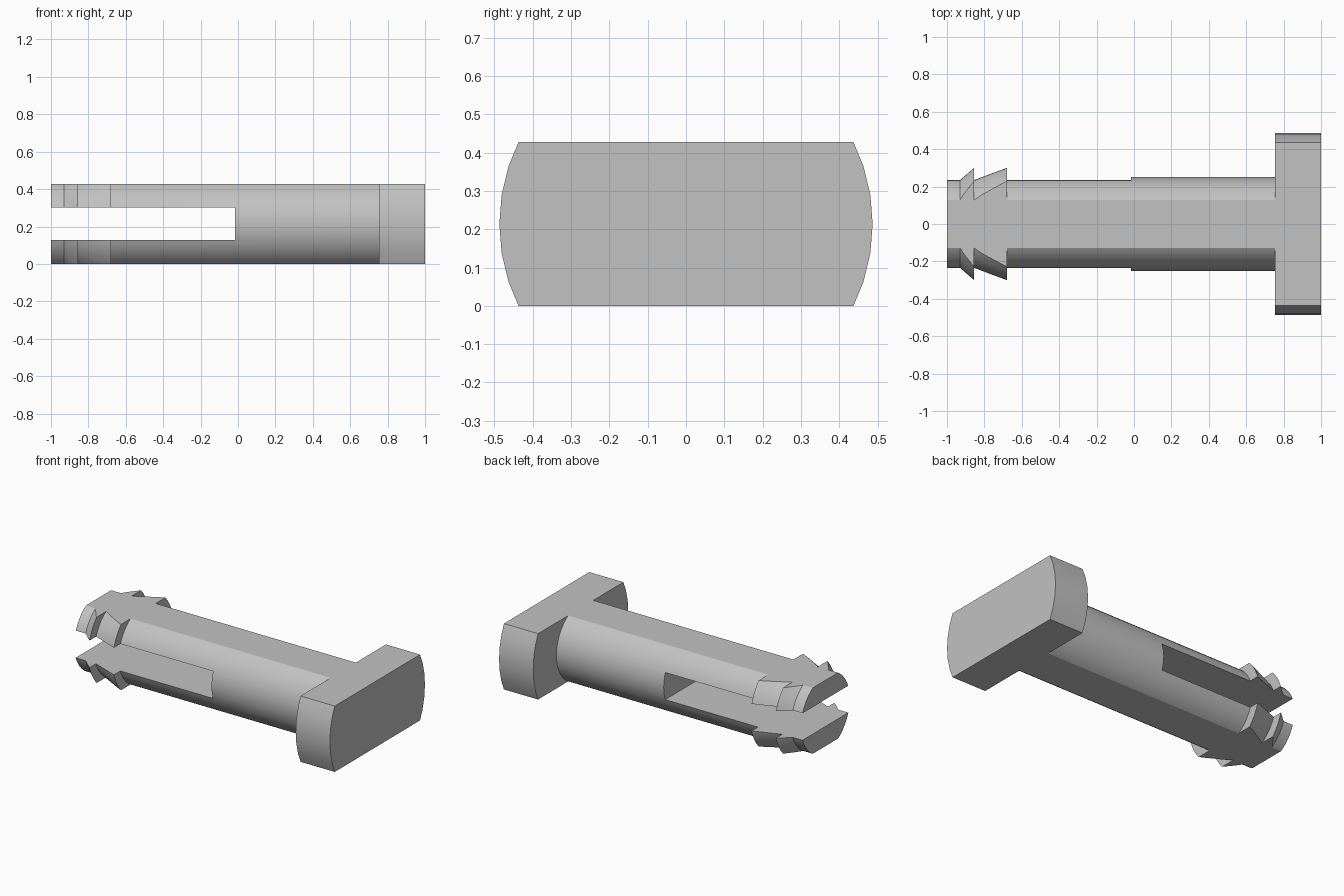
import bpy, bmesh, math
from mathutils import Vector, Matrix

if "Cube" in bpy.data.objects:
    bpy.data.objects.remove(bpy.data.objects["Cube"], do_unlink=True)

HEIGHT = 0.427
MID = HEIGHT / 2
SHAFT, BARB, HEAD = 0.25, 0.3125, 0.487

grey = bpy.data.materials.new("light grey plastic")
grey.use_nodes = True
colour = (0.54, 0.54, 0.54, 1)
grey.diffuse_color = colour
grey.node_tree.nodes["Principled BSDF"].inputs["Base Color"].default_value = colour


def add_object(name, bm):
    bmesh.ops.recalc_face_normals(bm, faces=bm.faces)
    mesh = bpy.data.meshes.new(name)
    bm.to_mesh(mesh)
    bm.free()
    mesh.materials.append(grey)
    obj = bpy.data.objects.new(name, mesh)
    bpy.context.collection.objects.link(obj)
    return obj


# Pin profile (x, radius): tip, two barbs, shaft, head; spun around the x axis
profile = [(-1, 0), (-1, SHAFT), (-0.93, SHAFT), (-0.855, BARB), (-0.855, SHAFT),
           (-0.68, BARB), (-0.68, SHAFT), (0.755, SHAFT), (0.755, HEAD), (1, HEAD), (1, 0)]
bm = bmesh.new()
verts = [bm.verts.new((x, r, MID)) for x, r in profile]
edges = [bm.edges.new(pair) for pair in zip(verts, verts[1:])]
bmesh.ops.spin(bm, geom=verts + edges, cent=(0, 0, MID), axis=(1, 0, 0),
               angle=math.tau, steps=40, use_merge=True)
bmesh.ops.remove_doubles(bm, verts=bm.verts, dist=1e-4)

# Flat top and bottom
for z, direction in ((HEIGHT, 1), (0, -1)):
    cut = bmesh.ops.bisect_plane(bm, geom=bm.verts[:] + bm.edges[:] + bm.faces[:],
                                 plane_co=(0, 0, z), plane_no=(0, 0, direction),
                                 clear_outer=True)
    rim = [e for e in cut["geom_cut"] if isinstance(e, bmesh.types.BMEdge)]
    bmesh.ops.contextual_create(bm, geom=rim)
pin = add_object("pin", bm)

# Slot that splits the shaft into two prongs
bm = bmesh.new()
bmesh.ops.create_cube(bm, size=1, matrix=Matrix.LocRotScale(
    Vector((-0.6575, 0, MID + 0.002)), None, Vector((1.285, 1, 0.175))))
slot = add_object("slot_cutter", bm)
slot.hide_render = True

mod = pin.modifiers.new("slot", "BOOLEAN")
mod.operation = "DIFFERENCE"
mod.solver = "EXACT"
mod.object = slot
bpy.ops.object.select_all(action="DESELECT")
pin.select_set(True)
bpy.context.view_layer.objects.active = pin
bpy.ops.object.modifier_apply(modifier=mod.name)
bpy.data.objects.remove(slot, do_unlink=True)
bpy.ops.object.shade_smooth_by_angle(angle=math.radians(25))
